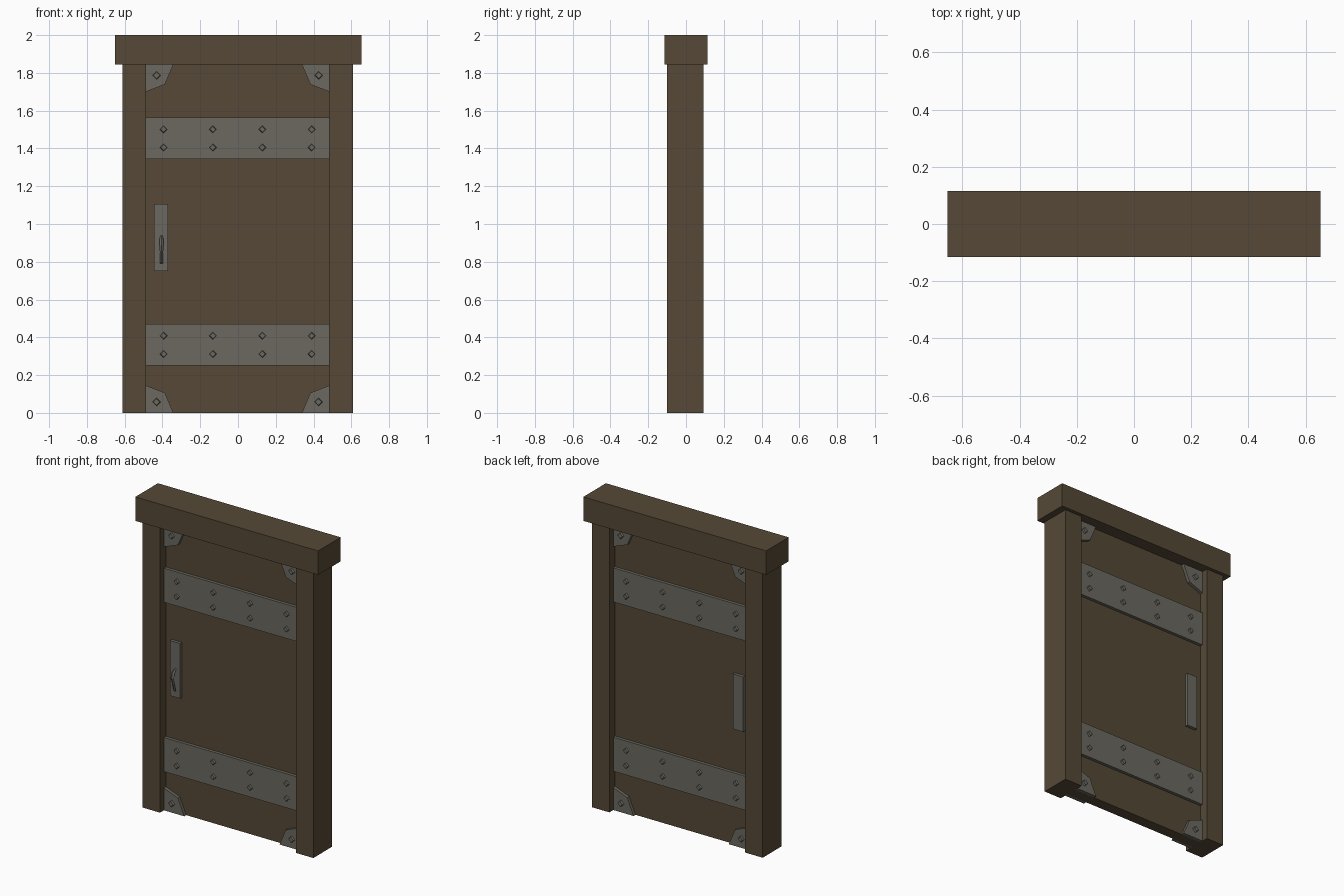
import bpy, bmesh, math
from mathutils import Matrix, Vector

if "Cube" in bpy.data.objects:
    bpy.data.objects.remove(bpy.data.objects["Cube"])

CX, CY = -0.002, -0.004        # the door sits slightly off the lintel centre
HALF_W, TOP = 0.485, 1.845     # opening half width and height
PANEL, METAL = 0.036, 0.056    # half depths of the wood panel and metal faces


def material(name, rgb):
    m = bpy.data.materials.new(name)
    m.diffuse_color = (*rgb, 1)
    m.use_nodes = True
    m.node_tree.nodes["Principled BSDF"].inputs["Base Color"].default_value = m.diffuse_color
    return m


wood = material("dark_brown_wood", (0.092, 0.066, 0.037))
iron = material("grey_iron", (0.146, 0.138, 0.114))


def finish(name, bm, mat):
    bmesh.ops.recalc_face_normals(bm, faces=bm.faces)
    me = bpy.data.meshes.new(name)
    bm.to_mesh(me)
    bm.free()
    me.materials.append(mat)
    ob = bpy.data.objects.new(name, me)
    bpy.context.collection.objects.link(ob)
    return ob


def prism(name, outline, y0, y1, mat):
    """Extrude an (x, z) outline from y0 to y1."""
    bm = bmesh.new()
    face = bm.faces.new([bm.verts.new((x, y0, z)) for x, z in outline])
    ext = bmesh.ops.extrude_face_region(bm, geom=[face])["geom"]
    verts = [v for v in ext if isinstance(v, bmesh.types.BMVert)]
    bmesh.ops.translate(bm, verts=verts, vec=(0, y1 - y0, 0))
    return finish(name, bm, mat)


def box(name, x0, x1, y0, y1, z0, z1, mat):
    return prism(name, [(x0, z0), (x1, z0), (x1, z1), (x0, z1)], y0, y1, mat)


def rivet(name, x, z, side, r):
    """Four-sided stud standing out from the metal face."""
    bm = bmesh.new()
    rot = Matrix.Rotation(-side * math.pi / 2, 4, 'X')
    bmesh.ops.create_cone(bm, cap_ends=True, segments=4, radius1=r, radius2=r * 0.75,
                          depth=0.014,
                          matrix=Matrix.Translation((x, CY + side * (METAL + 0.004), z)) @ rot)
    # turn the stud so that its corners point along x and z
    pts = [v.co for v in bm.verts]
    if min(abs(p.x - x) for p in pts) > 0.004:
        bmesh.ops.rotate(bm, verts=bm.verts, cent=(x, 0, z),
                         matrix=Matrix.Rotation(math.pi / 4, 3, 'Y'))
    finish(name, bm, iron)


# Frame and door panel
box("lintel", -0.6525, 0.6525, -0.115, 0.115, TOP, 2.0, wood)
for s, label in ((-1, "left"), (1, "right")):
    a, b = sorted((CX + s * HALF_W, CX + s * 0.61))
    box(label + "_post", a, b, CY - 0.096, CY + 0.096, 0, TOP, wood)
box("door_panel", CX - HALF_W, CX + HALF_W, CY - PANEL, CY + PANEL, 0, TOP, wood)

# Ironwork on both faces of the door
for side, face in ((-1, "front"), (1, "back")):
    y0, y1 = sorted((CY + side * PANEL, CY + side * METAL))

    # Wide straps with two rows of studs
    for label, zc in (("upper", 1.453), ("lower", 0.36)):
        box(f"{face}_{label}_strap", CX - HALF_W, CX + HALF_W, y0, y1,
            zc - 0.11, zc + 0.11, iron)
        for dx in (-0.392, -0.131, 0.131, 0.392):
            for dz in (-0.048, 0.048):
                rivet(f"{face}_{label}_strap_stud", CX + dx, zc + dz, side, 0.021)

    # Corner plates
    for sx in (-1, 1):
        for z_edge, sz in ((0, 1), (TOP, -1)):
            outline = [(CX + sx * x, z_edge + sz * z) for x, z in
                       ((HALF_W, 0), (0.340, 0), (0.385, 0.106), (HALF_W, 0.145))]
            prism(f"{face}_corner_plate", outline, y0, y1, iron)
            rivet(f"{face}_corner_stud", CX + sx * 0.429, z_edge + sz * 0.058, side, 0.023)

    # Handle plate
    box(f"{face}_handle_plate", -0.445, -0.371, y0, y1, 0.752, 1.107, iron)

# Bowed pull handle: diamond sections that swell at the bend, front only
bm = bmesh.new()
rings = []
for y, z, w, t in ((-0.058, 0.937, 0.006, 0.006), (-0.084, 0.915, 0.011, 0.007),
                   (-0.092, 0.885, 0.012, 0.007), (-0.080, 0.845, 0.008, 0.006),
                   (-0.066, 0.795, 0.008, 0.006), (-0.058, 0.790, 0.006, 0.006)):
    c = Vector((-0.405, y, z))
    rings.append([bm.verts.new(c + Vector(d)) for d in
                  ((w, 0, 0), (0, -t, t * 0.4), (-w, 0, 0), (0, t, -t * 0.4))])
for r0, r1 in zip(rings, rings[1:]):
    for i in range(4):
        j = (i + 1) % 4
        bm.faces.new((r0[i], r0[j], r1[j], r1[i]))
bm.faces.new(rings[0])
bm.faces.new(rings[-1])
finish("pull_handle", bm, iron)
